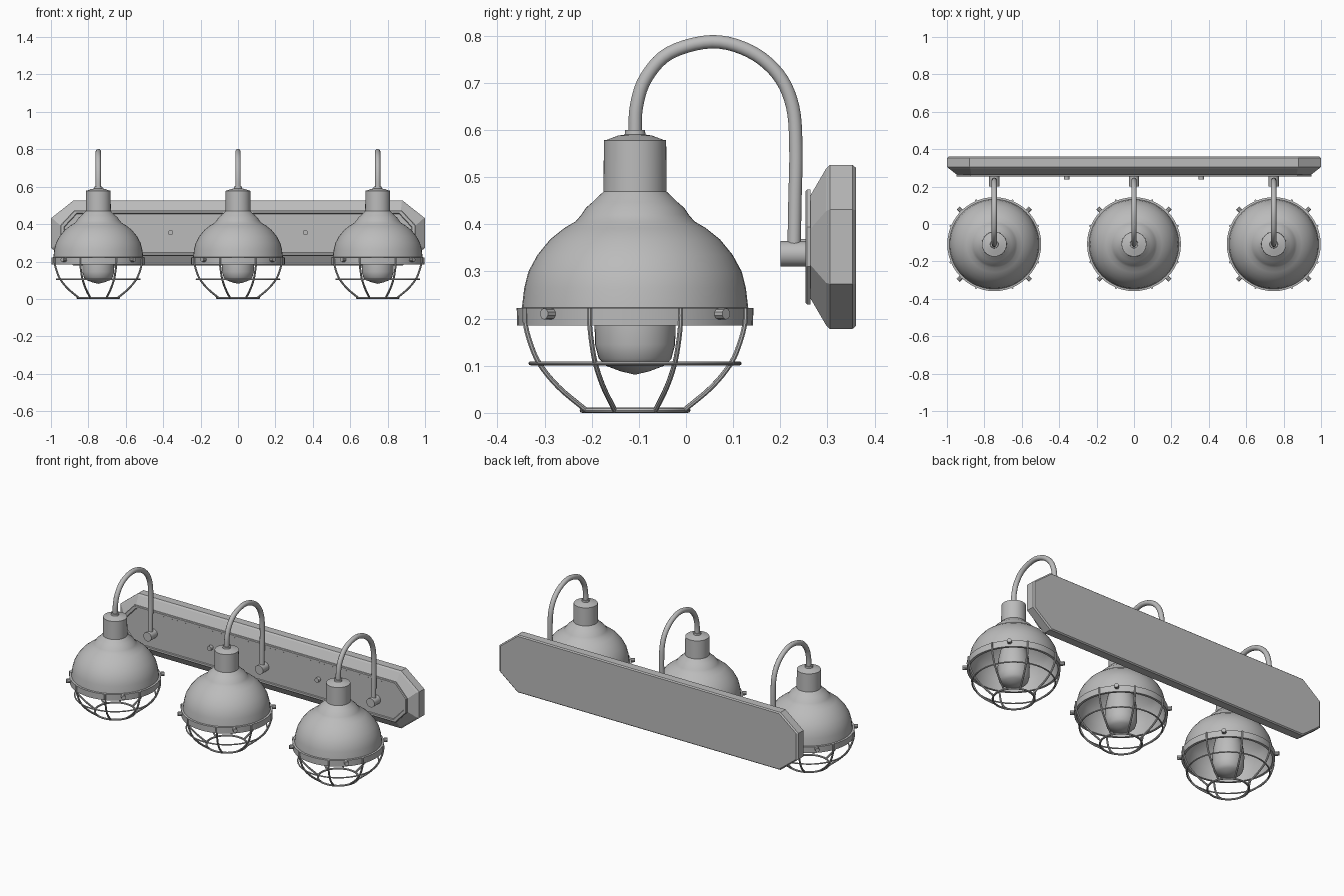
import bpy, bmesh, math
from mathutils import Vector, Matrix

cube = bpy.data.objects.get("Cube")
if cube:
    bpy.data.objects.remove(cube, do_unlink=True)

metal = bpy.data.materials.new("plain grey metal")
metal.use_nodes = True
GREY = (0.5, 0.5, 0.5, 1)
metal.diffuse_color = GREY
metal.node_tree.nodes["Principled BSDF"].inputs["Base Color"].default_value = GREY

LAMP_Y = -0.108
LAMPS = {"right": -0.747, "middle": 0.0, "left": 0.747}


def finish(name, bm, smooth=True):
    bmesh.ops.recalc_face_normals(bm, faces=bm.faces)
    mesh = bpy.data.meshes.new(name)
    bm.to_mesh(mesh)
    bm.free()
    mesh.materials.append(metal)
    obj = bpy.data.objects.new(name, mesh)
    bpy.context.collection.objects.link(obj)
    if smooth:
        bpy.ops.object.select_all(action='DESELECT')
        obj.select_set(True)
        bpy.context.view_layer.objects.active = obj
        bpy.ops.object.shade_smooth_by_angle(angle=math.radians(35))
    return obj


def lathe(name, profile, x, closed=False, steps=48):
    """Spin an (r, z) profile around a lamp axis."""
    bm = bmesh.new()
    verts = [bm.verts.new((r, 0, z)) for r, z in profile]
    edges = [bm.edges.new(p) for p in zip(verts, verts[1:])]
    if closed:
        edges.append(bm.edges.new((verts[-1], verts[0])))
    bmesh.ops.spin(bm, geom=verts + edges, cent=(0, 0, 0), axis=(0, 0, 1),
                   angle=math.tau, steps=steps)
    bmesh.ops.remove_doubles(bm, verts=bm.verts, dist=1e-4)
    bmesh.ops.translate(bm, verts=bm.verts, vec=(x, LAMP_Y, 0))
    return finish(name, bm)


def smooth_path(points, steps=5):
    """Catmull-Rom interpolation through the points."""
    pts = [Vector(p) for p in points]
    pts = [2 * pts[0] - pts[1]] + pts + [2 * pts[-1] - pts[-2]]
    out = []
    for a, b, c, d in zip(pts, pts[1:], pts[2:], pts[3:]):
        for i in range(steps):
            t = i / steps
            out.append(0.5 * (2 * b + (c - a) * t + (2 * a - 5 * b + 4 * c - d) * t**2
                              + (3 * b - a - 3 * c + d) * t**3))
    return out + [pts[-2]]


def add_tube(bm, path, radius, side, sides=10):
    """Sweep a circle along a planar path; side is the normal of its plane."""
    rings = []
    for i, p in enumerate(path):
        tangent = path[min(i + 1, len(path) - 1)] - path[max(i - 1, 0)]
        up = tangent.cross(side).normalized()
        rings.append([bm.verts.new(p + radius * (math.cos(a) * side + math.sin(a) * up))
                      for a in (math.tau * k / sides for k in range(sides))])
    for r, s in zip(rings, rings[1:]):
        for k in range(sides):
            n = (k + 1) % sides
            bm.faces.new((r[k], r[n], s[n], s[k]))
    bm.faces.new(rings[0])
    bm.faces.new(rings[-1])


def add_rod(bm, centre, direction, radius, length, sides=16):
    turn = Vector(direction).to_track_quat('Z', 'Y').to_matrix().to_4x4()
    bmesh.ops.create_cone(bm, cap_ends=True, segments=sides, radius1=radius, radius2=radius,
                          depth=length, matrix=Matrix.Translation(centre) @ turn)


def octagon_stack(name, layers, middle=0.352):
    """Loft clipped rectangles given as (half width, half height, cut x, cut z, y)."""
    bm = bmesh.new()
    rings = []
    for w, h, cx, cz, y in layers:
        quarter = [(w, h - cz), (w - cx, h)]
        right = quarter + [(-x, z) for x, z in reversed(quarter)]
        ring = right + [(-x, -z) for x, z in right]
        rings.append([bm.verts.new((x, y, middle + z)) for x, z in ring])
    for r, s in zip(rings, rings[1:]):
        for k in range(8):
            n = (k + 1) % 8
            bm.faces.new((r[k], r[n], s[n], s[k]))
    bm.faces.new(rings[0])
    bm.faces.new(rings[-1])
    return finish(name, bm, smooth=False)


# Wall plate with bevelled edges, and the raised front panel with a shallow recess
octagon_stack("wall_plate", [(0.99, 0.168, 0.115, 0.09, 0.36), (1.0, 0.174, 0.12, 0.095, 0.353),
                             (1.0, 0.174, 0.12, 0.095, 0.305), (0.99, 0.166, 0.115, 0.09, 0.297),
                             (0.945, 0.106, 0.075, 0.07, 0.262)])
octagon_stack("front_panel", [(0.95, 0.122, 0.075, 0.08, 0.264), (0.95, 0.122, 0.075, 0.08, 0.257),
                              (0.946, 0.118, 0.073, 0.078, 0.253),
                              (0.93, 0.106, 0.067, 0.072, 0.253),
                              (0.927, 0.103, 0.066, 0.071, 0.258)])

# Two screws that hold the plate
for side, x in (("right", -0.36), ("left", 0.36)):
    bm = bmesh.new()
    add_rod(bm, (x, 0.249, 0.355), (0, 1, 0), 0.014, 0.022)
    finish(side + "_plate_screw", bm)

SHADE = [(0.25, 0.185), (0.251, 0.222), (0.24, 0.223), (0.235, 0.265), (0.226, 0.3),
         (0.207, 0.335), (0.18, 0.368), (0.15, 0.392), (0.126, 0.406), (0.114, 0.42),
         (0.104, 0.435), (0.09, 0.447), (0.08, 0.457), (0.067, 0.469), (0.066, 0.578),
         (0.06, 0.579), (0.036, 0.588), (0.022, 0.59), (0.021, 0.6), (0, 0.6)]
INSIDE = [(0, 0.45), (0.06, 0.45), (0.1, 0.415), (0.145, 0.384), (0.2, 0.33), (0.218, 0.3),
          (0.23, 0.25), (0.236, 0.185)]
BULB = [(0, 0.081), (0.03, 0.088), (0.062, 0.1), (0.077, 0.115), (0.085, 0.145), (0.086, 0.2),
        (0.081, 0.25), (0.068, 0.31), (0.05, 0.36), (0.042, 0.39), (0.042, 0.455)]
NECK = [(-0.108, 0.59), (-0.105, 0.65), (-0.085, 0.71), (-0.035, 0.763), (0.055, 0.787),
        (0.135, 0.767), (0.195, 0.718), (0.226, 0.65), (0.233, 0.56), (0.231, 0.45),
        (0.229, 0.34)]
RIB = [(0.253, 0.222), (0.252, 0.19), (0.241, 0.15), (0.22, 0.105), (0.176, 0.055),
       (0.113, 0.006)]

for side, x in LAMPS.items():
    # Shade with its hollow underside, and the bulb
    lathe(side + "_shade", SHADE[::-1] + INSIDE[::-1], x)
    lathe(side + "_bulb", BULB, x, steps=32)

    # Gooseneck and the stub it stands on
    bm = bmesh.new()
    add_tube(bm, smooth_path([(x, y, z) for y, z in NECK]), 0.0145, Vector((1, 0, 0)), 14)
    finish(side + "_gooseneck", bm)
    bm = bmesh.new()
    add_rod(bm, (x, 0.23, 0.337), (0, 1, 0), 0.027, 0.06, 20)
    finish(side + "_neck_mount", bm)

    # Wire cage: eight ribs and two rings
    bm = bmesh.new()
    for k in range(8):
        a = math.tau * (k + 0.5) / 8
        c, s = math.cos(a), math.sin(a)
        path = smooth_path([(x + r * c, LAMP_Y + r * s, z) for r, z in RIB], 4)
        add_tube(bm, path, 0.0055, Vector((-s, c, 0)), 8)
    finish(side + "_cage_ribs", bm)
    for label, r, z, t in (("middle", 0.222, 0.105, 0.004), ("bottom", 0.112, 0.0055, 0.0055)):
        section = [(r + t * math.cos(math.tau * k / 8), z + t * math.sin(math.tau * k / 8))
                   for k in range(8)]
        lathe(f"{side}_cage_{label}_ring", section, x, closed=True)

    # Four screws around the rim
    bm = bmesh.new()
    for k in range(4):
        a = math.tau * (k + 0.5) / 4
        d = Vector((math.cos(a), math.sin(a), 0))
        add_rod(bm, Vector((x, LAMP_Y, 0.21)) + d * 0.255, d, 0.012, 0.036, 10)
    finish(side + "_rim_screws", bm)
